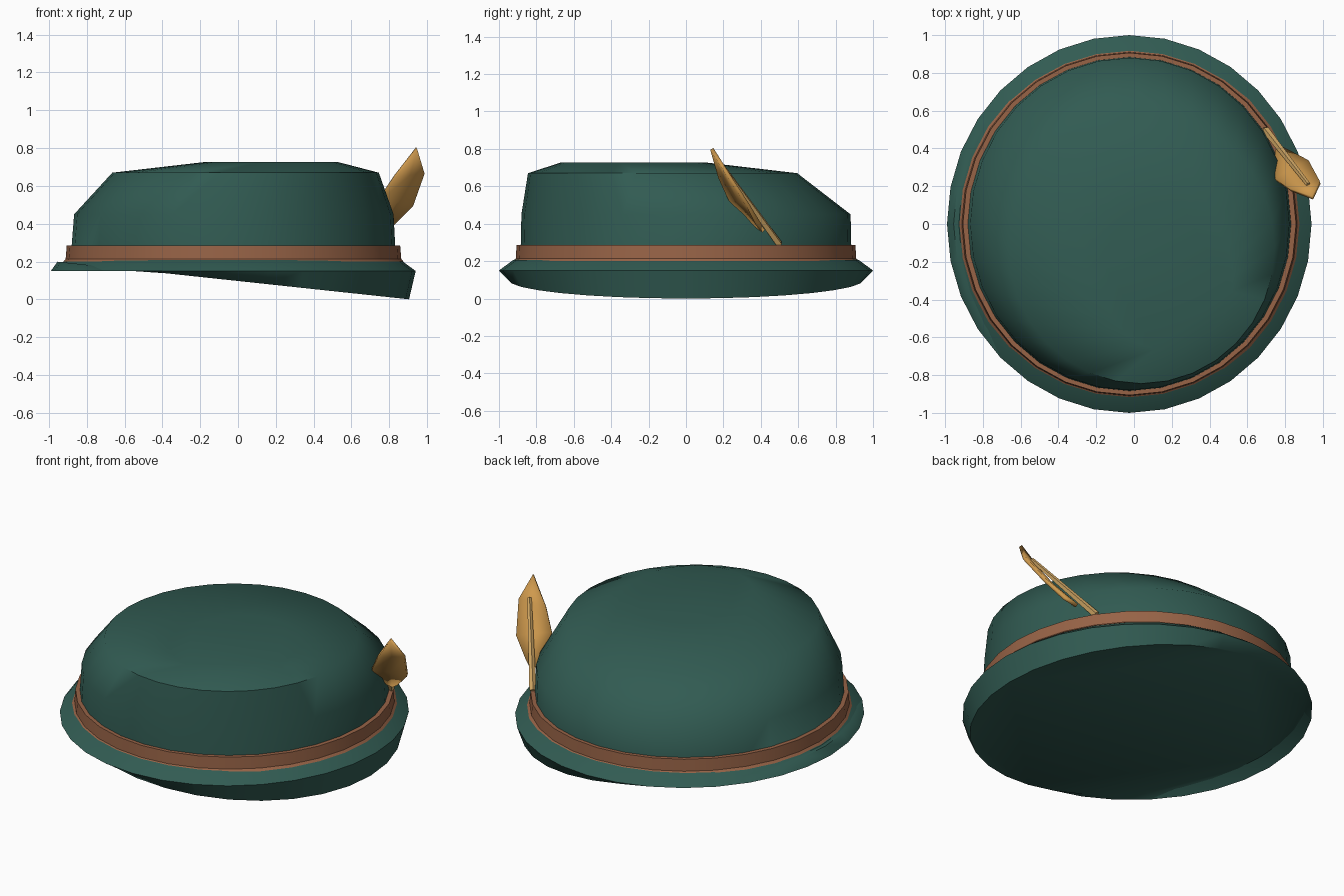
import bpy, bmesh, math
from mathutils import Vector

if "Cube" in bpy.data.objects:
    bpy.data.objects.remove(bpy.data.objects["Cube"], do_unlink=True)

SEGMENTS = 32


def material(name, rgb):
    m = bpy.data.materials.new(name)
    m.use_nodes = True
    m.diffuse_color = (*rgb, 1)
    m.node_tree.nodes["Principled BSDF"].inputs["Base Color"].default_value = (*rgb, 1)
    return m


def finish(bm, name, mat, angle):
    mesh = bpy.data.meshes.new(name)
    bm.to_mesh(mesh)
    bm.free()
    mesh.materials.append(mat)
    ob = bpy.data.objects.new(name, mesh)
    bpy.context.collection.objects.link(ob)
    bpy.ops.object.select_all(action="DESELECT")
    ob.select_set(True)
    bpy.context.view_layer.objects.active = ob
    bpy.ops.object.shade_smooth_by_angle(angle=math.radians(angle))
    return ob


def loft(name, rings, mat, angle, closed=False):
    """Skin elliptical rings given as (cx, cy, rx, ry, z, slope along x)."""
    bm = bmesh.new()
    loops = []
    for cx, cy, rx, ry, z, slope in rings:
        loop = []
        for i in range(SEGMENTS):
            a = math.tau * i / SEGMENTS
            x = cx + rx * math.cos(a)
            loop.append(bm.verts.new((x, cy + ry * math.sin(a), z + slope * x)))
        loops.append(loop)
    pairs = list(zip(loops, loops[1:]))
    if closed:
        pairs.append((loops[-1], loops[0]))
    else:
        bm.faces.new(loops[0][::-1])
        bm.faces.new(loops[-1])
    for low, high in pairs:
        for i in range(SEGMENTS):
            j = (i + 1) % SEGMENTS
            bm.faces.new((low[i], low[j], high[j], high[i]))
    return finish(bm, name, mat, angle)


green = material("felt green", (0.031, 0.105, 0.085))
brown = material("band brown", (0.31, 0.125, 0.062))
gold = material("feather gold", (0.62, 0.32, 0.075))
pale = material("quill pale gold", (0.74, 0.45, 0.15))

# Brim with tilted underside, rising into the lopsided crown
loft("hat_body", [
    (-0.025, 0, 0.93, 0.95, 0.097, -0.107),
    (-0.025, 0, 0.965, 1.0, 0.15, 0),
    (-0.025, 0, 0.89, 0.925, 0.205, 0),
    (-0.025, 0, 0.86, 0.885, 0.22, 0),
    (-0.022, 0, 0.845, 0.88, 0.45, 0),
    (0.04, -0.125, 0.705, 0.72, 0.67, 0),
    (0.178, -0.28, 0.348, 0.39, 0.727, 0),
], green, 60)

# Band round the base of the crown
loft("hat_band", [
    (-0.024, 0, 0.84, 0.865, 0.2, 0),
    (-0.024, 0, 0.9, 0.928, 0.2, 0),
    (-0.024, 0, 0.888, 0.91, 0.213, 0),
    (-0.024, 0, 0.882, 0.906, 0.285, 0),
    (-0.024, 0, 0.84, 0.865, 0.285, 0),
], brown, 30, closed=True)

# Feather blade: left edge, spine and right edge
left = [(0.75, 0.38, 0.385), (0.75, 0.235, 0.53), (0.83, 0.18, 0.65)]
spine = [(0.765, 0.415, 0.36), (0.84, 0.29, 0.52), (0.91, 0.205, 0.665)]
right = [(0.825, 0.38, 0.4), (0.925, 0.33, 0.5), (0.985, 0.22, 0.67)]
bm = bmesh.new()
cols = [[bm.verts.new(p) for p in col] for col in (left, spine, right)]
tip = bm.verts.new((0.945, 0.138, 0.8))
for a, b in zip(cols, cols[1:]):
    for i in range(2):
        bm.faces.new((a[i], b[i], b[i + 1], a[i + 1]))
    bm.faces.new((a[2], b[2], tip))
blade = finish(bm, "feather_blade", gold, 20)
solid = blade.modifiers.new("thickness", "SOLIDIFY")
solid.thickness = 0.02
solid.offset = 0

# Quill: slim tapered square rod along the spine
base, end = Vector((0.695, 0.5, 0.29)), Vector((0.922, 0.21, 0.69))
axis = end - base
bm = bmesh.new()
bmesh.ops.create_cone(bm, cap_ends=True, segments=4, radius1=0.02, radius2=0.012,
                      depth=axis.length)
quill = finish(bm, "feather_quill", pale, 20)
quill.location = (base + end) / 2
quill.rotation_mode = "QUATERNION"
quill.rotation_quaternion = axis.to_track_quat("Z", "Y")
